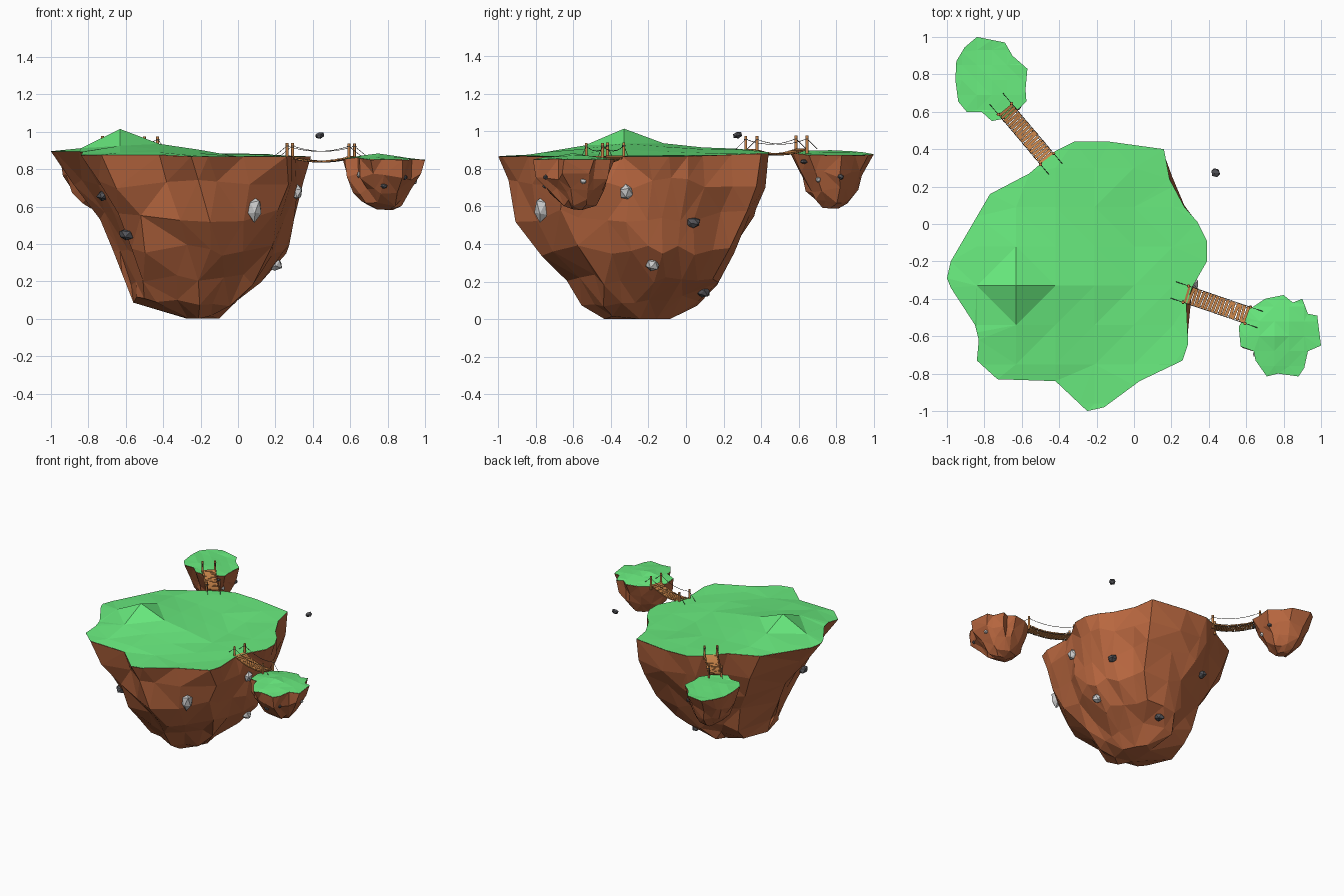
import bpy, bmesh, math, random
from mathutils import Vector
from mathutils.bvhtree import BVHTree

if "Cube" in bpy.data.objects:
    bpy.data.objects.remove(bpy.data.objects["Cube"])

random.seed(7)

def material(name, c):
    m = bpy.data.materials.new(name)
    m.diffuse_color = (*c, 1)
    m.use_nodes = True
    m.node_tree.nodes["Principled BSDF"].inputs["Base Color"].default_value = m.diffuse_color
    return m

GRASS = material("grass", (0.14, 0.83, 0.21))
EARTH = material("earth", (0.48, 0.135, 0.05))
WOOD = material("wood", (0.6, 0.24, 0.07))
ROPE = material("rope", (0.07, 0.06, 0.05))
PALE = material("pale_rock", (0.6, 0.6, 0.6))
DARK = material("dark_rock", (0.09, 0.09, 0.1))

def finish(bm, name, mat):
    bmesh.ops.recalc_face_normals(bm, faces=bm.faces)
    me = bpy.data.meshes.new(name)
    bm.to_mesh(me)
    bm.free()
    me.materials.append(mat)
    ob = bpy.data.objects.new(name, me)
    bpy.context.collection.objects.link(ob)
    return ob

def skin(bm, rings):
    for a, b in zip(rings, rings[1:]):
        n = len(a)
        for i in range(n):
            bm.faces.new((a[i], a[(i + 1) % n], b[(i + 1) % n], b[i]))

def island(name, outline, height, peak, step, levels, jit):
    """Grass cap cut into a coarse grid, earth body lofted through level boxes (z, x0, x1, y0, y1)."""
    rim = [Vector((x, y, height(x, y))) for x, y in outline]
    # grass cap: outline face sliced by grid lines through the peak, then lifted to the height
    bm = bmesh.new()
    bm.faces.new([bm.verts.new(p) for p in rim])
    for axis in (Vector((1, 0, 0)), Vector((0, 1, 0))):
        for k in range(-8, 9):
            o = Vector((*peak, 0)) + axis * k * step
            bmesh.ops.bisect_plane(bm, geom=bm.verts[:] + bm.edges[:] + bm.faces[:], dist=1e-5,
                                   plane_co=o, plane_no=axis)
    for v in bm.verts:
        if not v.is_boundary:
            v.co.z = height(v.co.x, v.co.y) + random.uniform(-.25, .25) * jit
    bmesh.ops.triangulate(bm, faces=bm.faces)
    finish(bm, name + "_grass", GRASS)
    # earth body
    xs, ys = [p[0] for p in outline], [p[1] for p in outline]
    mx, my = (min(xs) + max(xs)) / 2, (min(ys) + max(ys)) / 2
    hx, hy = (max(xs) - min(xs)) / 2, (max(ys) - min(ys)) / 2
    bm = bmesh.new()
    rings = [[bm.verts.new(p - Vector((0, 0, .001))) for p in rim]]
    for k, (z, x0, x1, y0, y1) in enumerate(levels):
        t = (k + 1) / len(levels)
        ring = []
        for x, y in outline:
            u, v = (x - mx) / hx, (y - my) / hy
            r = math.hypot(u, v)
            s = (1 - t) + t / r
            j = min(jit, (x1 - x0) * .12)
            dz = random.uniform(-j, j) * 1.3
            ring.append(bm.verts.new((
                (x0 + x1) / 2 + u * s * (x1 - x0) / 2 + random.uniform(-j, j),
                (y0 + y1) / 2 + v * s * (y1 - y0) / 2 + random.uniform(-j, j),
                z + (dz if t < 1 else max(0, dz)))))
        rings.append(ring)
    skin(bm, rings)
    bm.faces.new(rings[-1])
    bmesh.ops.remove_doubles(bm, verts=[v for r in rings[2:] for v in r], dist=jit * 2.6)
    bmesh.ops.triangulate(bm, faces=bm.faces)
    bmesh.ops.recalc_face_normals(bm, faces=bm.faces)
    tree = BVHTree.FromBMesh(bm)
    finish(bm, name + "_earth", EARTH)
    return tree

def rock(name, pos, size, mat):
    bm = bmesh.new()
    bmesh.ops.create_icosphere(bm, subdivisions=1, radius=1)
    for v in bm.verts:
        v.co *= random.uniform(.85, 1.15)
        v.co = (v.co.x * size[0], v.co.y * size[1], v.co.z * size[2])
    ob = finish(bm, name, mat)
    ob.location = pos
    ob.rotation_euler = (random.uniform(-.3, .3), random.uniform(-.3, .3), random.uniform(0, .5))

# main island: broad slope with a sharper hill
def main_height(x, y):
    dx, dy = x + .63, y + .33
    broad = math.hypot(dx / (.3 if dx < 0 else .65), dy / (.6 if dy < 0 else .95))
    hill = math.hypot(dx / .23, dy / .17)
    return (.868 + .085 * max(0, 1 - broad) + .06 * max(0, 1 - hill)
            + .03 * max(0, -x - .6) / .4 * max(0, 1 - abs(dy) / .5) + .015 * max(0, y) / .44)

main_outline = [(-.32, .44), (-.13, .44), (.16, .40), (.19, .24), (.27, .09), (.34, .01), (.39, -.09),
                (.39, -.2), (.31, -.34), (.28, -.43), (.29, -.64), (.26, -.73), (.03, -.84), (-.16, -.98),
                (-.25, -1), (-.42, -.84), (-.73, -.83), (-.84, -.73), (-.83, -.62), (-.85, -.54),
                (-.98, -.34), (-1, -.29), (-.98, -.2), (-.77, .16), (-.56, .27), (-.42, .39)]
main_tree = island("main_island", main_outline, main_height, (-.63, -.33), .21,
                   [(.72, -.87, .37, -.94, .43), (.55, -.75, .32, -.91, .37), (.37, -.66, .25, -.79, .28),
                    (.21, -.6, .12, -.66, .18), (.1, -.56, 0, -.56, .05), (0, -.28, -.12, -.42, -.08)], .026)

# right islet
right_outline = [(.80, -.38), (.85, -.42), (.90, -.40), (.93, -.48), (.98, -.49), (1, -.65), (.93, -.68),
                 (.91, -.77), (.88, -.815), (.77, -.80), (.71, -.815), (.65, -.73), (.64, -.68),
                 (.57, -.655), (.56, -.55), (.61, -.46), (.70, -.40)]
right_tree = island("right_islet", right_outline,
                    lambda x, y: .85 + .035 * max(0, 1 - math.hypot(x - .75, y + .6) / .22), (.75, -.6), .08,
                    [(.76, .58, .98, -.79, -.41), (.68, .62, .94, -.72, -.44), (.62, .66, .89, -.68, -.49),
                     (.58, .72, .82, -.62, -.54)], .014)

# back islet
back_outline = [(-.84, 1), (-.69, .97), (-.65, .9), (-.57, .83), (-.58, .72), (-.575, .655), (-.665, .57),
                (-.76, .55), (-.815, .6), (-.895, .6), (-.94, .655), (-.955, .77), (-.95, .87), (-.905, .945)]
back_tree = island("back_islet", back_outline, lambda x, y: .885 + .012 * math.sin(9 * x + 5 * y),
                   (-.76, .77), .08,
                   [(.77, -.93, -.59, .61, .95), (.69, -.89, -.63, .65, .91), (.63, -.85, -.67, .69, .87),
                    (.59, -.8, -.72, .73, .83)], .014)

# embedded rocks: nearest surface point to a guess
for i, (tree, guess, size, mat) in enumerate([
        (main_tree, (.085, -.77, .59), (.045, .045, .07), PALE),
        (main_tree, (.30, -.31, .68), (.03, .042, .045), PALE),
        (main_tree, (.2, -.18, .29), (.04, .04, .04), PALE),
        (main_tree, (-.68, -.62, .42), (.045, .04, .035), DARK),
        (main_tree, (.29, .06, .5), (.035, .04, .032), DARK),
        (main_tree, (-.45, .3, .5), (.035, .04, .032), DARK),
        (main_tree, (-.15, .1, .13), (.035, .04, .03), DARK),
        (main_tree, (-.8, -.5, .62), (.035, .04, .03), DARK),
        (right_tree, (.78, -.75, .71), (.02, .015, .014), DARK),
        (right_tree, (.9, -.75, .755), (.014, .014, .012), DARK),
        (right_tree, (.9, -.55, .76), (.015, .018, .018), PALE),
        (right_tree, (.63, -.7, .77), (.012, .015, .02), PALE),
        (back_tree, (-.6, .61, .83), (.02, .024, .014), DARK),
        (back_tree, (-.62, .7, .74), (.015, .014, .018), PALE),
        (back_tree, (-.6, .82, .76), (.015, .018, .016), DARK)]):
    rock(f"embedded_rock_{i}", tree.find_nearest(Vector(guess))[0], size, mat)
rock("floating_rock", (.435, .275, .98), (.026, .026, .018), DARK)

def tube(name, pts, r, mat):
    cu = bpy.data.curves.new(name, 'CURVE')
    cu.dimensions = '3D'
    cu.bevel_depth, cu.bevel_resolution, cu.use_fill_caps = r, 1, True
    sp = cu.splines.new('POLY')
    sp.points.add(len(pts) - 1)
    for p, q in zip(sp.points, pts):
        p.co = (*q, 1)
    cu.materials.append(mat)
    ob = bpy.data.objects.new(name, cu)
    bpy.context.collection.objects.link(ob)

def bridge(name, a, b, count):
    """Plank bridge from a to b with sagging deck, four posts and anchored ropes."""
    a, b = Vector(a), Vector(b)
    d = (b - a).to_2d().normalized()
    along, side, up = Vector((*d, 0)), Vector((-d.y, d.x, 0)), Vector((0, 0, 1))
    sag = lambda t, s: a.lerp(b, t) - up * s * 4 * t * (1 - t)
    bm = bmesh.new()
    for i in range(count):
        t = (i + .5) / count
        c = sag(t, .025)
        f = (sag(t + .01, .025) - sag(t - .01, .025)).normalized()
        w = (side + along * random.uniform(-.08, .08)).normalized()
        cube = bmesh.ops.create_cube(bm, size=1)["verts"]
        k = random.uniform(.086, .1)
        for v in cube:
            x, y, z = v.co
            v.co = c + f * x * .016 + w * y * k + up * z * .008
    finish(bm, name + "_planks", WOOD)
    for s, lab in ((-1, "right"), (1, "left")):
        off = side * s * .046
        steps = [i / 10 for i in range(11)]
        for e, p in (("start", a), ("end", b)):
            tube(f"{name}_{e}_{lab}_post", [p + off - up * .035, p + off + up * .072], .0085, WOOD)
            tube(f"{name}_{e}_{lab}_knot", [p + off + up * .052, p + off + up * .058], .0095, ROPE)
        rail = [a + off - along * .07 + up * .002] + [sag(t, .028) + off + up * .056 for t in steps]
        rail.append(b + off + along * .07 + up * .002)
        tube(f"{name}_{lab}_hand_rope", rail, .0016, ROPE)
        tube(f"{name}_{lab}_deck_rope", [sag(t, .025) + off * .8 - up * .005 for t in steps], .002, ROPE)

bridge("right_bridge", (.277, -.375, .868), (.608, -.488, .866), 18)
bridge("back_bridge", (-.465, .348, .902), (-.69, .615, .905), 19)
